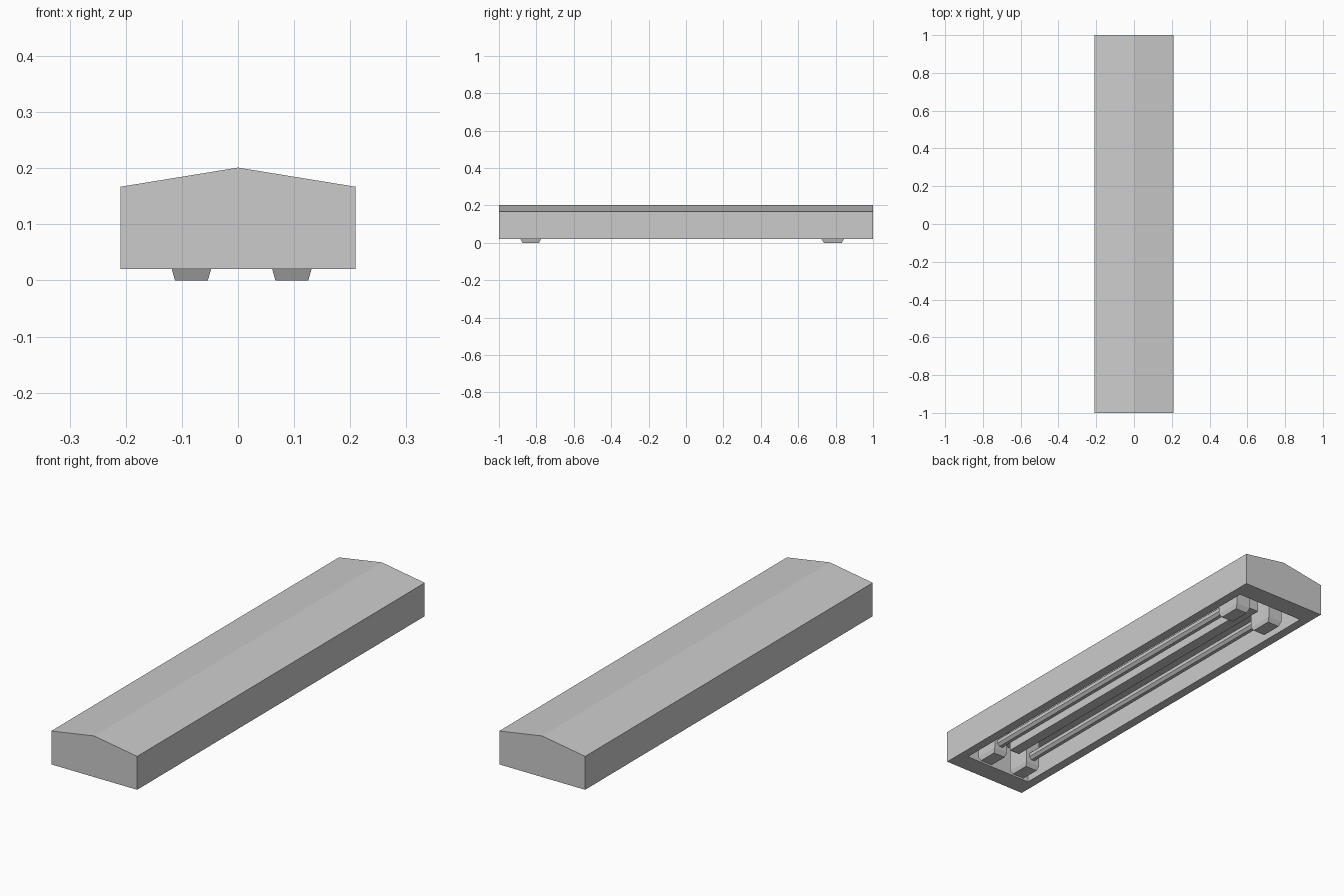
import bpy, bmesh, math
from mathutils import Matrix, Vector

if "Cube" in bpy.data.objects:
    bpy.data.objects.remove(bpy.data.objects["Cube"])


def finish(bm, name):
    bmesh.ops.recalc_face_normals(bm, faces=bm.faces)
    mesh = bpy.data.meshes.new(name)
    bm.to_mesh(mesh)
    bm.free()
    obj = bpy.data.objects.new(name, mesh)
    bpy.context.collection.objects.link(obj)
    return obj


def box(bm, x0, x1, y0, y1, z0, z1):
    m = Matrix.Translation(((x0 + x1) / 2, (y0 + y1) / 2, (z0 + z1) / 2))
    m = m @ Matrix.Diagonal((x1 - x0, y1 - y0, z1 - z0, 1))
    return bmesh.ops.create_cube(bm, size=1, matrix=m)["verts"]


# Housing: gabled profile swept along y, with a recess in the underside
bm = bmesh.new()
profile = [(-0.209, 0.02), (0.209, 0.02), (0.209, 0.167), (0, 0.201), (-0.209, 0.167)]
front = bm.faces.new([bm.verts.new((x, -1, z)) for x, z in profile])
swept = bmesh.ops.extrude_face_region(bm, geom=[front], use_keep_orig=True)
bmesh.ops.translate(bm, vec=(0, 2, 0),
                    verts=[g for g in swept["geom"] if isinstance(g, bmesh.types.BMVert)])
bmesh.ops.recalc_face_normals(bm, faces=bm.faces)
bottom = min(bm.faces, key=lambda f: f.calc_center_median().z)
bmesh.ops.inset_region(bm, faces=[bottom], thickness=0.058)
for v in bottom.verts:
    v.co.y = math.copysign(0.91, v.co.y)
ceiling = bmesh.ops.extrude_discrete_faces(bm, faces=[bottom])["faces"][0]
bmesh.ops.translate(bm, vec=(0, 0, 0.13), verts=ceiling.verts)
finish(bm, "housing")

# Central spine between the tubes
bm = bmesh.new()
box(bm, -0.025, 0.025, -0.8, 0.8, 0.056, 0.152)
finish(bm, "center_spine")

# Sockets with chamfered feet, and the tubes between them
TUBES = {"left": -0.083, "right": 0.096}
ENDS = {"front": (-0.885, -0.775), "back": (0.725, 0.845)}
for side, x in TUBES.items():
    for end, (y0, y1) in ENDS.items():
        bm = bmesh.new()
        box(bm, x - 0.035, x + 0.035, y0, y1, 0.02, 0.152)
        foot = min(bm.faces, key=lambda f: f.calc_center_median().z)
        foot = bmesh.ops.extrude_discrete_faces(bm, faces=[foot])["faces"][0]
        for v in foot.verts:
            v.co.z = 0
            v.co.x = x + (v.co.x - x) * 0.84
            v.co.y = (y0 + y1) / 2 + (v.co.y - (y0 + y1) / 2) * 0.8
        finish(bm, f"{side}_{end}_socket")

    bm = bmesh.new()
    m = (Matrix.Translation((x, -0.025, 0.055)) @ Matrix.Rotation(math.pi / 2, 4, "X")
         @ Matrix.Rotation(math.pi / 8, 4, "Z"))
    bmesh.ops.create_cone(bm, cap_ends=True, segments=8, radius1=0.021, radius2=0.021,
                          depth=1.51, matrix=m)
    finish(bm, f"{side}_tube")
